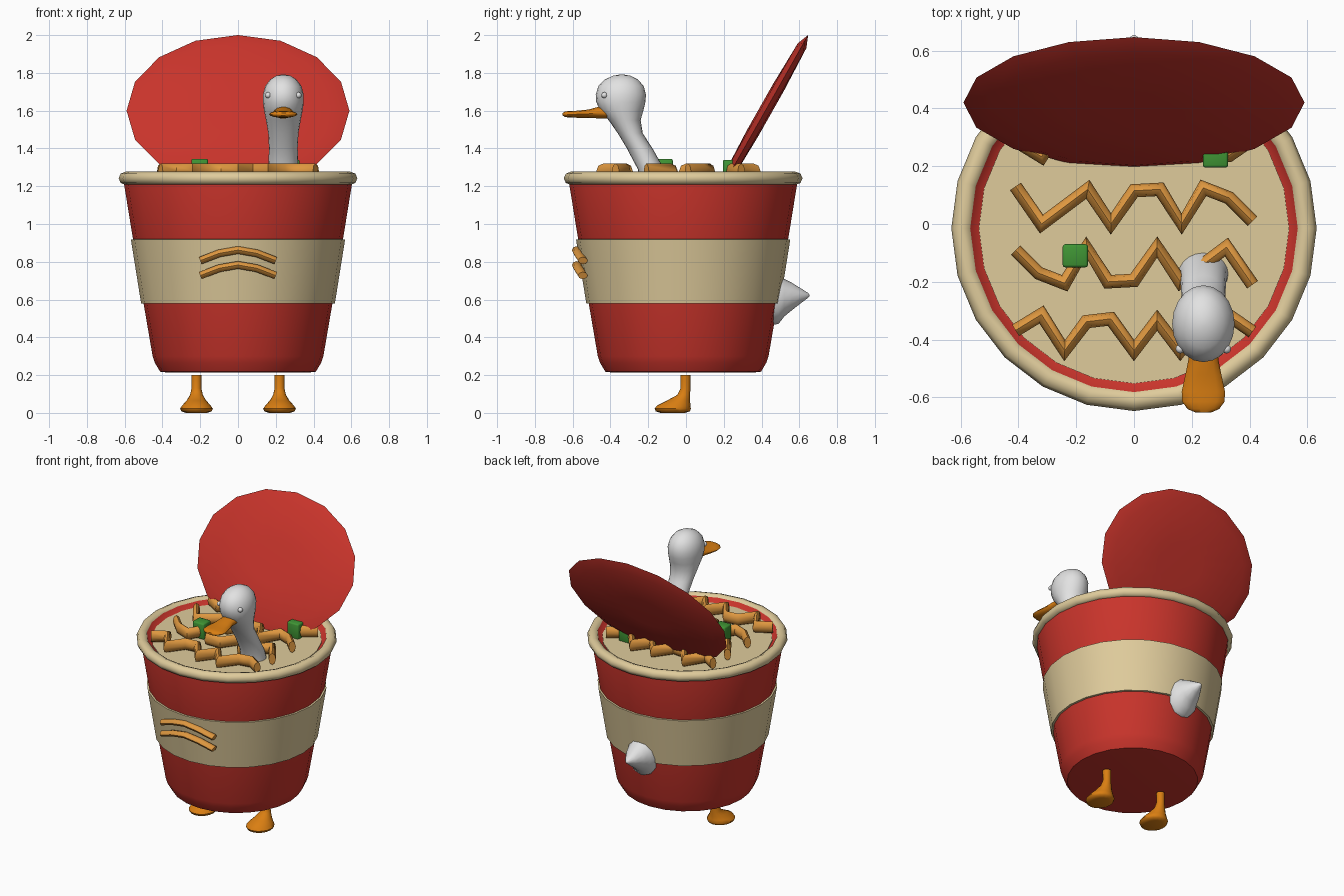
import bpy, bmesh
from math import pi, sin, cos, radians
from mathutils import Vector

if "Cube" in bpy.data.objects:
    bpy.data.objects.remove(bpy.data.objects["Cube"])


def material(name, r, g, b):
    m = bpy.data.materials.new(name)
    m.use_nodes = True
    m.diffuse_color = (r, g, b, 1)
    m.node_tree.nodes["Principled BSDF"].inputs["Base Color"].default_value = (r, g, b, 1)
    return m


RED = material("red", 0.58, 0.034, 0.024)
CREAM = material("cream", 0.74, 0.6, 0.33)
NOODLE = material("noodle", 0.73, 0.31, 0.05)
ORANGE = material("orange", 0.7, 0.21, 0.006)
WHITE = material("white", 0.76, 0.76, 0.76)
GREEN = material("green", 0.05, 0.3, 0.035)

X, Y, Z = Vector((1, 0, 0)), Vector((0, 1, 0)), Vector((0, 0, 1))
CUP_Y = -0.015
parts = []


def finish(name, bm, mat):
    bmesh.ops.recalc_face_normals(bm, faces=bm.faces)
    me = bpy.data.meshes.new(name)
    bm.to_mesh(me)
    bm.free()
    me.materials.append(mat)
    ob = bpy.data.objects.new(name, me)
    bpy.context.collection.objects.link(ob)
    parts.append(ob)
    return ob


def ellipse(center, u, v, n):
    c = Vector(center)
    return [c + u * cos(2 * pi * i / n) + v * sin(2 * pi * i / n) for i in range(n)]


def loft(name, rings, mat, caps=True, closed=False):
    """Skin a list of equal-length vertex rings."""
    bm = bmesh.new()
    rows = [[bm.verts.new(p) for p in r] for r in rings]
    pairs = list(zip(rows, rows[1:]))
    if closed:
        pairs.append((rows[-1], rows[0]))
    for a, b in pairs:
        for i in range(len(a)):
            j = (i + 1) % len(a)
            bm.faces.new((a[i], a[j], b[j], b[i]))
    if caps and not closed:
        bm.faces.new(rows[0])
        bm.faces.new(rows[-1])
    return finish(name, bm, mat)


def lathe(name, profile, mat, caps=True, closed=False):
    rings = [ellipse((0, CUP_Y, z), X * r, Y * r, 24) for r, z in profile]
    return loft(name, rings, mat, caps, closed)


def strand(name, pts, up, half_width, half_height):
    """Sweep a rounded section along a bent path with mitred corners."""
    pts = [Vector(p) for p in pts]
    rings = []
    for i, p in enumerate(pts):
        d0 = (p - pts[max(i - 1, 0)]).normalized()
        d1 = (pts[min(i + 1, len(pts) - 1)] - p).normalized()
        side = up.cross(d0 + d1).normalized()
        edge = up.cross(d1 if d1.length else d0).normalized()
        stretch = min(1 / max(side.dot(edge), 0.4), 1.6)
        rings.append(ellipse(p, side * half_width * stretch, up * half_height, 8))
    return loft(name, rings, NOODLE)


# Cup: shell, wrap-around band, rolled rim and soup
lathe("cup", [(0.385, 0.215), (0.412, 0.218), (0.44, 0.265), (0.452, 0.3), (0.5, 0.58), (0.556, 0.92),
              (0.603, 1.21), (0.6, 1.24), (0.567, 1.262), (0.535, 1.23)], RED)
lathe("band", [(0.495, 0.578), (0.513, 0.58), (0.567, 0.918), (0.55, 0.92)], CREAM, caps=False)
lathe("rim", [(0.595 + 0.037 * cos(a * pi / 4), 1.242 + 0.035 * sin(a * pi / 4)) for a in range(8)],
      CREAM, closed=True)
lathe("soup", [(0.537, 1.22), (0.537, 1.238)], CREAM)

# Lid: thin lens-shaped oval leaning backwards
tilt = radians(60.5)
slope = Vector((0, cos(tilt), sin(tilt)))
normal = X.cross(slope)
lens = [(0.3, -0.034), (0.86, -0.026), (1, 0), (0.86, 0.026), (0.3, 0.034)]
loft("lid", [ellipse(Vector((0, 0.42, 1.6)) + normal * h, X * 0.59 * s, slope * 0.46 * s, 16)
             for s, h in lens], RED)

# Floating noodles: two zigzag shapes, each used again turned or flipped
zig_a = [(-.41, .13), (-.32, 0), (-.16, .12), (-.08, 0), (0, .115), (.09, .12),
         (.165, 0), (.24, .125), (.33, .09), (.41, .01)]
zig_b = [(-.41, .01), (-.32, .065), (-.24, -.06), (-.165, .04), (-.08, .05), (0, -.06),
         (.08, .045), (.16, -.06), (.24, .045), (.33, .06), (.41, .005)]
rows = [(zig_b, 1, -1, 0.298), (zig_a, 1, 1, 0), (zig_a, -1, -1, -0.08), (zig_b, 1, 1, -0.378)]
for i, (shape, fx, fy, oy) in enumerate(rows):
    strand(f"soup_noodle_{i + 1}", [(x * fx, y * fy + oy, 1.28) for x, y in shape], Z, 0.023, 0.04)

# Two arched noodles on the front of the band
for name, z in (("upper_front_noodle", 0.862), ("lower_front_noodle", 0.783)):
    arch = [(x, -0.578 + 0.8 * x * x, z - 0.07 * abs(x) - 1.05 * x * x)
            for x in (-0.2, -0.1, 0, 0.1, 0.2)]
    strand(name, arch, -Y, 0.02, 0.026)

# Vegetable cubes
for name, x, y, top in (("right_vegetable", -0.203, -0.11, 1.345), ("left_vegetable", 0.282, 0.235, 1.34)):
    bm = bmesh.new()
    bmesh.ops.create_cube(bm, size=1)
    bmesh.ops.scale(bm, vec=(0.088, 0.08, 0.11), verts=bm.verts)
    bmesh.ops.translate(bm, vec=(x, y, top - 0.055), verts=bm.verts)
    bmesh.ops.bevel(bm, geom=bm.edges[:], offset=0.009, segments=2, affect='EDGES', profile=0.5)
    finish(name, bm, GREEN)

# Bird head and neck: sections of y, z, half width, half depth
HEAD_X = 0.24
sections = [(-.17, 1.22, .088, .075), (-.185, 1.29, .08, .07), (-.245, 1.4, .076, .068),
            (-.295, 1.48, .08, .066), (-.325, 1.55, .092, .085), (-.34, 1.6, .102, .114),
            (-.345, 1.645, .108, .13), (-.345, 1.685, .108, .133), (-.344, 1.73, .096, .12),
            (-.342, 1.765, .07, .088), (-.34, 1.785, .038, .045), (-.34, 1.791, .01, .012)]
loft("head_and_neck", [ellipse((HEAD_X, y, z), X * rx, Y * ry, 20) for y, z, rx, ry in sections], WHITE)

# Bill: sections of y, z, half width, half height
bill = [(-.4, 1.59, .05, .032), (-.47, 1.589, .052, .03), (-.52, 1.583, .062, .023),
        (-.58, 1.581, .075, .019), (-.615, 1.581, .073, .018), (-.64, 1.581, .055, .015),
        (-.653, 1.581, .025, .007)]
loft("bill", [ellipse((HEAD_X, y, z), X * rx, Z * rz, 14) for y, z, rx, rz in bill], ORANGE)

# Eyes and feet, one per side
foot = [(.2, -.003, .027, .027), (.13, -.003, .026, .026), (.095, -.012, .034, .034),
        (.065, -.04, .052, .062), (.04, -.065, .075, .088), (.022, -.07, .087, .096),
        (.008, -.07, .08, .09), (0, -.07, .055, .065)]
for side, s in (("left", 1), ("right", -1)):
    bm = bmesh.new()
    bmesh.ops.create_uvsphere(bm, u_segments=12, v_segments=8, radius=0.016)
    bmesh.ops.translate(bm, vec=(HEAD_X + s * 0.08, -0.432, 1.682), verts=bm.verts)
    finish(side + "_eye", bm, WHITE)
    loft(side + "_foot", [ellipse((s * 0.22, y, z), X * rx, Y * ry, 16) for z, y, rx, ry in foot], ORANGE)

# Tail: stubby pointed tuft on the back
tail = [(.45, .605, .11, .14), (.49, .603, .105, .132), (.52, .61, .09, .1), (.56, .616, .072, .073),
        (.61, .62, .04, .038), (.645, .622, .015, .014), (.654, .622, .004, .004)]
loft("tail", [ellipse((0, y, z), X * rx, Z * rz, 12) for y, z, rx, rz in tail], WHITE)

# Smooth shading that keeps hard edges
bpy.ops.object.select_all(action='DESELECT')
for ob in parts:
    ob.select_set(True)
bpy.context.view_layer.objects.active = parts[0]
bpy.ops.object.shade_smooth_by_angle(angle=radians(50))
